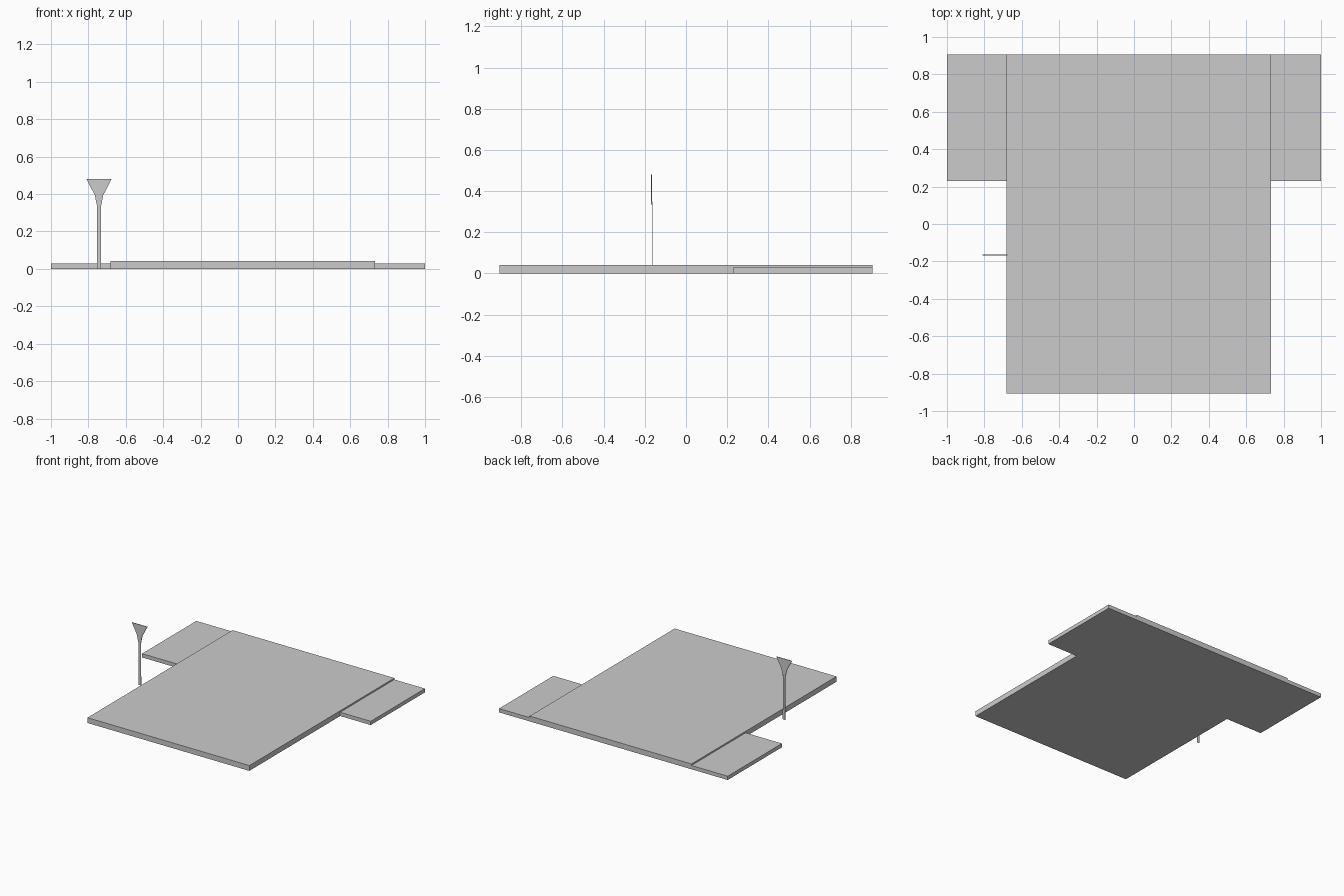
import bpy
import bmesh

if "Cube" in bpy.data.objects:
    bpy.data.objects.remove(bpy.data.objects["Cube"])


def prism(name, points, y0, y1):
    """Extrude an x-z outline from y0 to y1."""
    bm = bmesh.new()
    face = bm.faces.new([bm.verts.new((x, y0, z)) for x, z in points])
    result = bmesh.ops.extrude_face_region(bm, geom=[face])
    verts = [g for g in result["geom"] if isinstance(g, bmesh.types.BMVert)]
    bmesh.ops.translate(bm, verts=verts, vec=(0, y1 - y0, 0))
    bmesh.ops.recalc_face_normals(bm, faces=bm.faces[:])
    mesh = bpy.data.meshes.new(name)
    bm.to_mesh(mesh)
    bm.free()
    obj = bpy.data.objects.new(name, mesh)
    bpy.context.collection.objects.link(obj)
    return obj


def slab(name, x0, x1, y0, y1, height):
    return prism(name, [(x0, 0), (x1, 0), (x1, height), (x0, height)], y0, y1)


def symmetric(center, half_profile):
    """Mirror (half width, z) pairs about a vertical axis."""
    right = [(center + w, z) for w, z in half_profile]
    left = [(center - w, z) for w, z in reversed(half_profile)]
    return right + left


# Main platform and the two lower wings at the back
slab("main_platform", -0.683, 0.733, -0.905, 0.907, 0.042)
slab("left_wing", -1.0, -0.683, 0.23, 0.907, 0.03)
slab("right_wing", 0.733, 1.0, 0.23, 0.907, 0.03)

# Thin flat post with its flared head
POST_X = -0.743
prism("post", symmetric(POST_X, [(0.011, 0), (0.010, 0.35)]), -0.165, -0.163)
prism("flared_head",
      symmetric(POST_X, [(0.010, 0.335), (0.014, 0.35), (0.022, 0.393), (0.067, 0.48)]),
      -0.169, -0.164)
